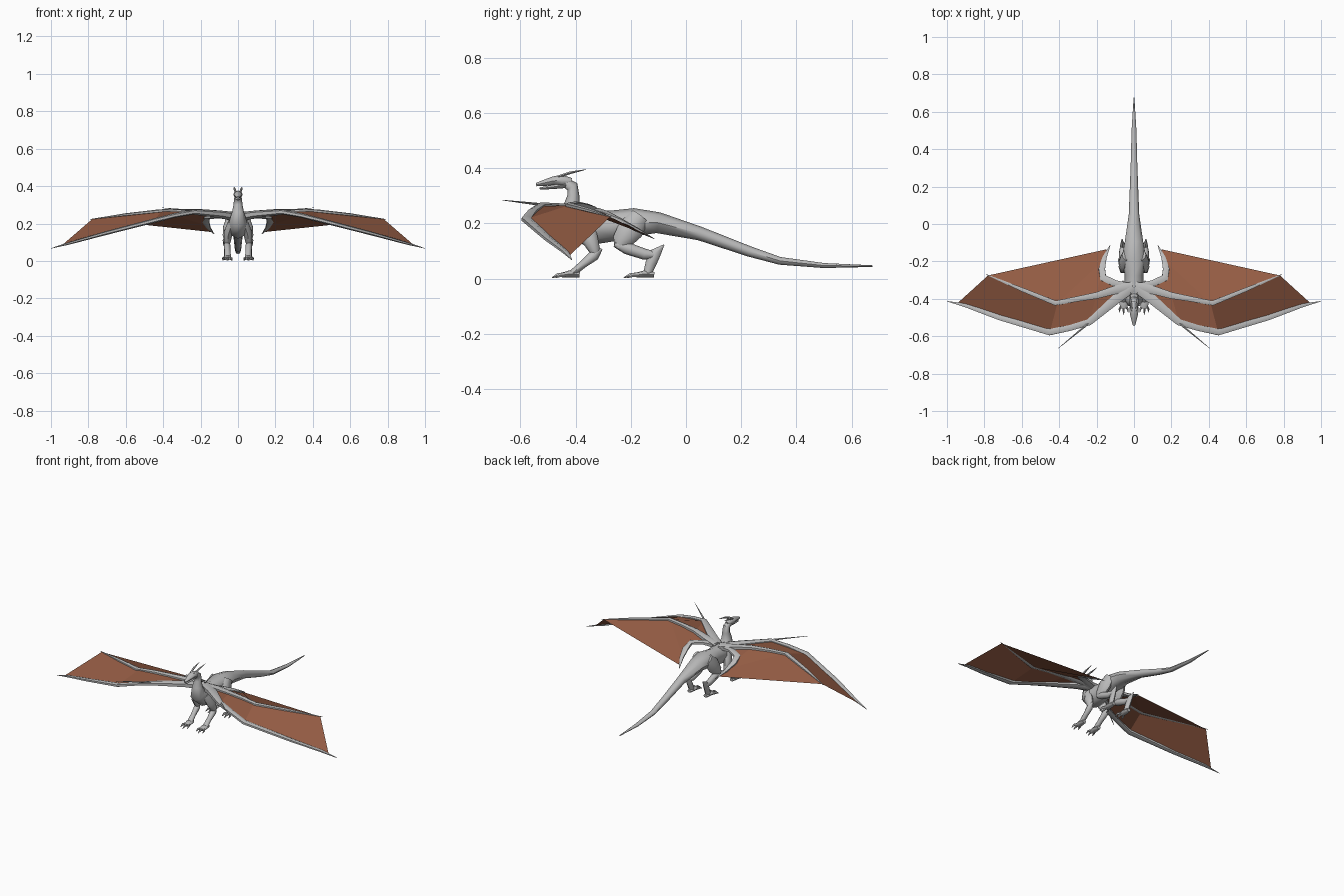
import bpy, bmesh, math
from mathutils import Vector


def material(name, rgb):
    m = bpy.data.materials.new(name)
    m.diffuse_color = (*rgb, 1)
    return m


GREY = material("grey scales", (0.50, 0.50, 0.50))
BROWN = material("brown membrane", (0.30, 0.108, 0.058))


def finish(name, bm, mat, mirror=True, smooth=True):
    me = bpy.data.meshes.new(name)
    bm.to_mesh(me)
    bm.free()
    ob = bpy.data.objects.new(name, me)
    bpy.context.collection.objects.link(ob)
    me.materials.append(mat)
    if mirror:
        ob.modifiers.new("mirror", 'MIRROR').use_clip = False
    if smooth:
        bpy.ops.object.select_all(action='DESELECT')
        ob.select_set(True)
        bpy.context.view_layer.objects.active = ob
        bpy.ops.object.shade_smooth_by_angle(angle=math.radians(50))
    return ob


def tube(name, pts, ref=(1, 0, 0), sides=8, mirror=True):
    """Loft along rows of x, y, z, radius along ref, radius across ref."""
    bm = bmesh.new()
    rings = []
    for i, (x, y, z, ra, rb) in enumerate(pts):
        a = Vector(pts[max(i - 1, 0)][:3])
        b = Vector(pts[min(i + 1, len(pts) - 1)][:3])
        t = (b - a).normalized()
        u = Vector(ref)
        u = (u - t * u.dot(t)).normalized()
        v = t.cross(u)
        ring = []
        for k in range(sides):
            ang = 2 * math.pi * k / sides
            ring.append(bm.verts.new(Vector((x, y, z)) + u * ra * math.cos(ang) + v * rb * math.sin(ang)))
        rings.append(ring)
    for r, s in zip(rings, rings[1:]):
        for k in range(sides):
            bm.faces.new((r[k], r[(k + 1) % sides], s[(k + 1) % sides], s[k]))
    bm.faces.new(rings[0])
    bm.faces.new(rings[-1])
    bmesh.ops.recalc_face_normals(bm, faces=bm.faces)
    return finish(name, bm, GREY, mirror)


def sheet(name, edge_a, edge_b):
    """Thin skin stretched between two finger paths."""
    bm = bmesh.new()
    a = [bm.verts.new(p) for p in edge_a]
    b = [bm.verts.new(p) for p in edge_b]
    for i in range(len(a) - 1):
        bm.faces.new((a[i], a[i + 1], b[i + 1], b[i]))
    bmesh.ops.remove_doubles(bm, verts=bm.verts, dist=0.001)
    bm.normal_update()
    for f in bm.faces:
        if f.normal.z < 0:
            f.normal_flip()
    return finish(name, bm, BROWN, smooth=False)


# Neck, torso and tail in one loft
tube("body", [
    (0, -0.445, 0.352, 0.016, 0.016),
    (0, -0.412, 0.333, 0.021, 0.022),
    (0, -0.408, 0.300, 0.024, 0.022),
    (0, -0.415, 0.262, 0.032, 0.030),
    (0, -0.410, 0.215, 0.046, 0.048),
    (0, -0.355, 0.185, 0.055, 0.068),
    (0, -0.270, 0.190, 0.050, 0.056),
    (0, -0.185, 0.205, 0.066, 0.050),
    (0, -0.100, 0.202, 0.050, 0.038),
    (0, 0.050, 0.163, 0.028, 0.025),
    (0, 0.230, 0.098, 0.021, 0.019),
    (0, 0.340, 0.064, 0.017, 0.014),
    (0, 0.500, 0.047, 0.013, 0.009),
    (0, 0.675, 0.045, 0.002, 0.003)], mirror=False)

# Head, jaw and horns
tube("head", [
    (0, -0.415, 0.350, 0.012, 0.014),
    (0, -0.450, 0.355, 0.025, 0.021),
    (0, -0.480, 0.354, 0.022, 0.016),
    (0, -0.515, 0.346, 0.014, 0.011),
    (0, -0.543, 0.340, 0.006, 0.006)], mirror=False)
tube("jaw", [
    (0, -0.435, 0.340, 0.017, 0.012),
    (0, -0.480, 0.332, 0.014, 0.008),
    (0, -0.530, 0.326, 0.005, 0.004)], mirror=False)
tube("horn", [
    (0.012, -0.465, 0.368, 0.006, 0.005),
    (0.018, -0.420, 0.383, 0.007, 0.005),
    (0.021, -0.362, 0.395, 0.001, 0.001)], sides=5)

# Front legs
tube("front_upper_leg", [
    (0.035, -0.375, 0.205, 0.020, 0.030),
    (0.052, -0.352, 0.150, 0.024, 0.032),
    (0.058, -0.330, 0.100, 0.018, 0.020),
    (0.058, -0.328, 0.080, 0.010, 0.010)])
tube("front_lower_leg", [
    (0.058, -0.306, 0.108, 0.005, 0.005),
    (0.058, -0.332, 0.085, 0.018, 0.020),
    (0.056, -0.375, 0.050, 0.016, 0.014),
    (0.055, -0.410, 0.020, 0.018, 0.013)])

# Hind legs
tube("thigh", [
    (0.042, -0.165, 0.225, 0.022, 0.035),
    (0.052, -0.200, 0.180, 0.028, 0.048),
    (0.058, -0.232, 0.135, 0.024, 0.036),
    (0.060, -0.245, 0.108, 0.014, 0.016)])
tube("shin", [
    (0.060, -0.258, 0.126, 0.014, 0.012),
    (0.060, -0.215, 0.110, 0.022, 0.022),
    (0.061, -0.150, 0.088, 0.018, 0.020),
    (0.062, -0.115, 0.085, 0.012, 0.014)])
tube("hock", [
    (0.064, -0.080, 0.122, 0.002, 0.002),
    (0.062, -0.110, 0.092, 0.012, 0.020),
    (0.060, -0.127, 0.055, 0.014, 0.020),
    (0.058, -0.140, 0.018, 0.017, 0.015)])

# Feet with three spread toes each
for label, x0, y0, length in (("front", 0.055, -0.400, 0.085), ("hind", 0.058, -0.130, 0.095)):
    tube(label + "_foot", [
        (x0, y0 + 0.015, 0.014, 0.013, 0.010),
        (x0, y0 - 0.020, 0.017, 0.022, 0.013),
        (x0, y0 - 0.050, 0.012, 0.020, 0.009)])
    for n, spread in enumerate((-0.024, 0.0, 0.024)):
        reach = length - abs(spread) * 0.5
        tube(f"{label}_toe_{n + 1}", [
            (x0 + spread * 0.4, y0 - 0.035, 0.013, 0.007, 0.009),
            (x0 + spread * 0.9, y0 - reach * 0.75, 0.013, 0.006, 0.008),
            (x0 + spread, y0 - reach, 0.003, 0.001, 0.002)], sides=5)

# Wing finger paths from the shoulder outward
front = [(0.04, -0.350, 0.245), (0.24, -0.525, 0.262), (0.45, -0.580, 0.215), (0.94, -0.420, 0.085)]
rear = [(0.04, -0.350, 0.245), (0.20, -0.380, 0.262), (0.41, -0.425, 0.265), (0.78, -0.275, 0.223)]
inner = [(0.04, -0.350, 0.245), (0.18, -0.285, 0.232), (0.175, -0.205, 0.192), (0.145, -0.135, 0.155)]
UP = (0, 0, 1)

# Wing bones
tube("wing_front_bone", [
    (0.01, -0.335, 0.235, 0.026, 0.034),
    (0.10, -0.405, 0.250, 0.020, 0.030),
    (0.24, -0.525, 0.262, 0.014, 0.020),
    (0.34, -0.555, 0.243, 0.012, 0.018),
    (0.45, -0.578, 0.215, 0.012, 0.020),
    (0.72, -0.500, 0.145, 0.010, 0.016),
    (0.90, -0.435, 0.095, 0.007, 0.012),
    (1.00, -0.413, 0.067, 0.001, 0.001)], UP, 6)
tube("wing_rear_bone", [
    (0.01, -0.335, 0.235, 0.024, 0.030),
    (0.10, -0.352, 0.252, 0.018, 0.026),
    (0.20, -0.382, 0.264, 0.013, 0.020),
    (0.31, -0.402, 0.268, 0.011, 0.016),
    (0.42, -0.423, 0.266, 0.010, 0.015),
    (0.60, -0.350, 0.247, 0.008, 0.012),
    (0.79, -0.270, 0.223, 0.001, 0.002)], UP, 6)
tube("wing_inner_bone", [
    (0.02, -0.340, 0.235, 0.020, 0.026),
    (0.10, -0.318, 0.242, 0.014, 0.020),
    (0.165, -0.288, 0.234, 0.012, 0.022),
    (0.172, -0.240, 0.210, 0.010, 0.020),
    (0.158, -0.180, 0.178, 0.008, 0.013),
    (0.128, -0.115, 0.144, 0.001, 0.002)], UP, 6)
tube("wing_spike", [
    (0.21, -0.500, 0.262, 0.008, 0.010),
    (0.26, -0.545, 0.270, 0.005, 0.006),
    (0.405, -0.665, 0.284, 0.001, 0.001)], UP, 5)

# Wing skin
sheet("wing_front_membrane", front, rear)
sheet("wing_rear_membrane", rear, inner)
